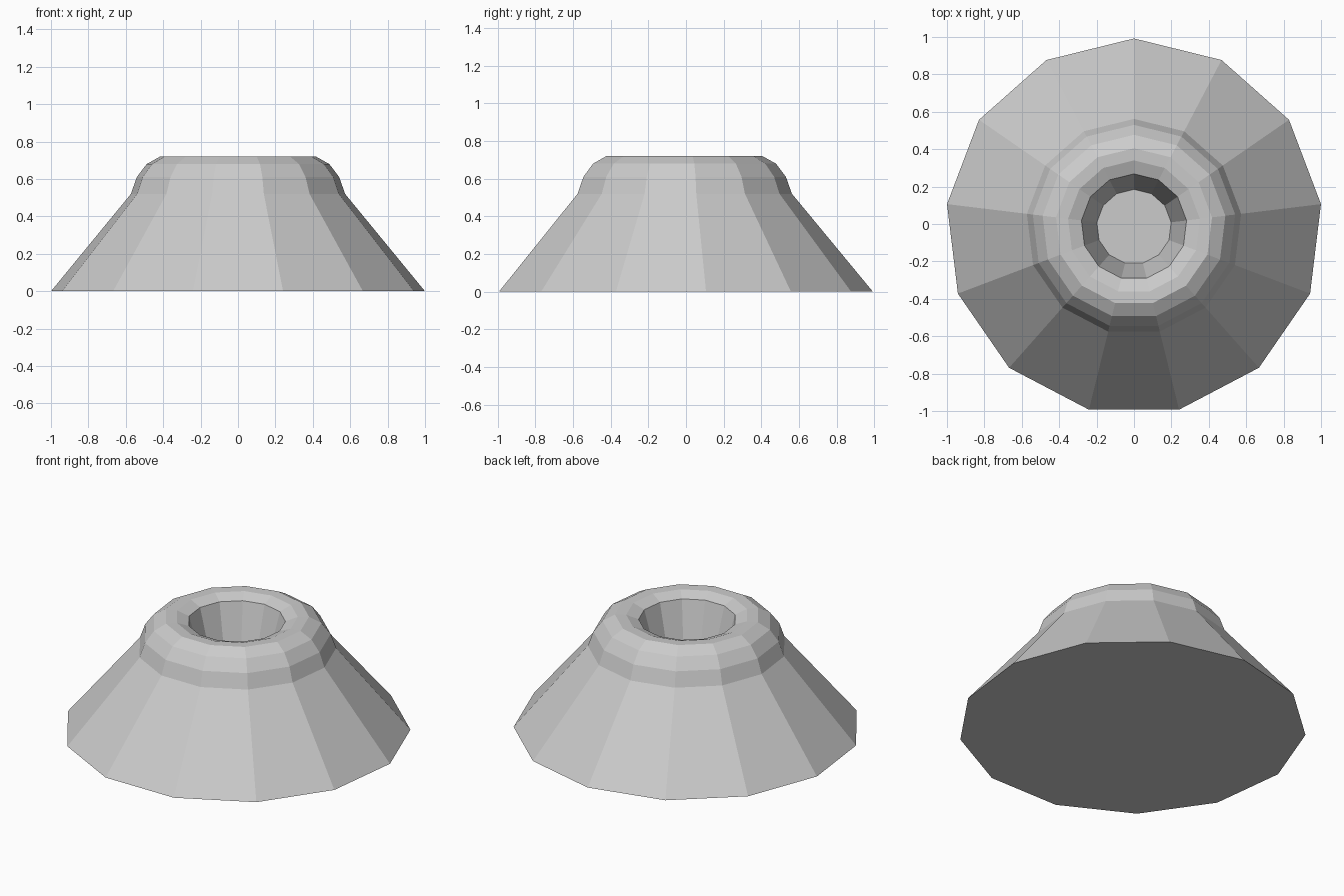
import bpy, bmesh
from math import sin, cos, tau

if "Cube" in bpy.data.objects:
    bpy.data.objects.remove(bpy.data.objects["Cube"])

SIDES = 13
CENTRE_Y = -0.015

# (radius, height) from the foot, over the rounded rim, down into the crater
PROFILE = [(1.007, 0.0), (0.577, 0.52), (0.545, 0.61), (0.492, 0.68),
           (0.42, 0.72), (0.355, 0.718), (0.283, 0.69), (0.20, 0.38)]

bm = bmesh.new()


def ring(radius, z):
    return [bm.verts.new((radius * sin(tau * i / SIDES),
                          CENTRE_Y + radius * cos(tau * i / SIDES), z))
            for i in range(SIDES)]


rings = [ring(r, z) for r, z in PROFILE]

# Slopes, rim and crater wall
for lower, upper in zip(rings, rings[1:]):
    for i in range(SIDES):
        j = (i + 1) % SIDES
        bm.faces.new((lower[i], lower[j], upper[j], upper[i]))

# Underside and crater floor
bm.faces.new(rings[0])
bm.faces.new(rings[-1])
bmesh.ops.recalc_face_normals(bm, faces=bm.faces)

mesh = bpy.data.meshes.new("crater_mountain")
bm.to_mesh(mesh)
bm.free()
mountain = bpy.data.objects.new("crater_mountain", mesh)
bpy.context.collection.objects.link(mountain)
